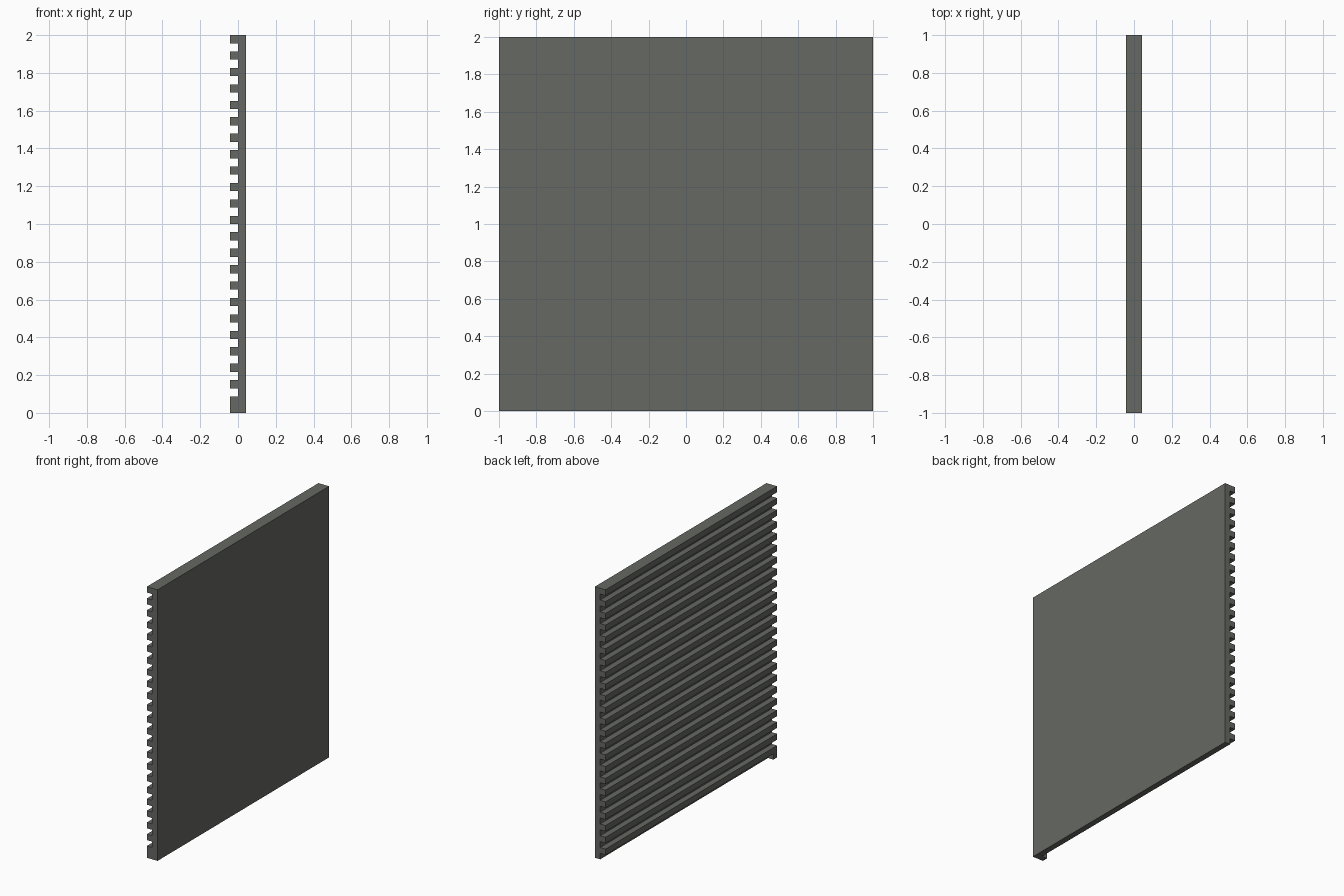
import bpy, bmesh

if "Cube" in bpy.data.objects:
    bpy.data.objects.remove(bpy.data.objects["Cube"], do_unlink=True)

RIBS = 23
U = 2 / (2 * RIBS)      # rib height, gap height, rib depth and plate thickness

grey = bpy.data.materials.new("warm grey")
grey.use_nodes = True
colour = (0.133, 0.138, 0.125, 1)
grey.diffuse_color = colour
grey.node_tree.nodes["Principled BSDF"].inputs["Base Color"].default_value = colour


def extrude_profile(name, profile, y0, y1):
    """Extrude a closed x-z outline along y."""
    bm = bmesh.new()
    face = bm.faces.new([bm.verts.new((x, y0, z)) for x, z in profile])
    new = bmesh.ops.extrude_face_region(bm, geom=[face])["geom"]
    bmesh.ops.translate(bm, vec=(0, y1 - y0, 0),
                        verts=[v for v in new if isinstance(v, bmesh.types.BMVert)])
    bmesh.ops.recalc_face_normals(bm, faces=bm.faces)
    mesh = bpy.data.meshes.new(name)
    bm.to_mesh(mesh)
    bm.free()
    mesh.materials.append(grey)
    obj = bpy.data.objects.new(name, mesh)
    bpy.context.collection.objects.link(obj)
    return obj


# Flat plate with horizontal ribs on its right (-x) face, drawn as one comb outline
comb = [(U, 2), (U, 0), (0, 0)]
for i in range(RIBS):
    low = (2 * i + 1) * U
    comb += [(0, low), (-U, low), (-U, low + U)]
    if i < RIBS - 1:
        comb.append((0, low + U))
extrude_profile("ribbed_panel", comb, -1, 1)

# Small block below the lowest rib at the front end
extrude_profile("corner_block", [(-U, 0), (0, 0), (0, U), (-U, U)], -1, -1 + U)
